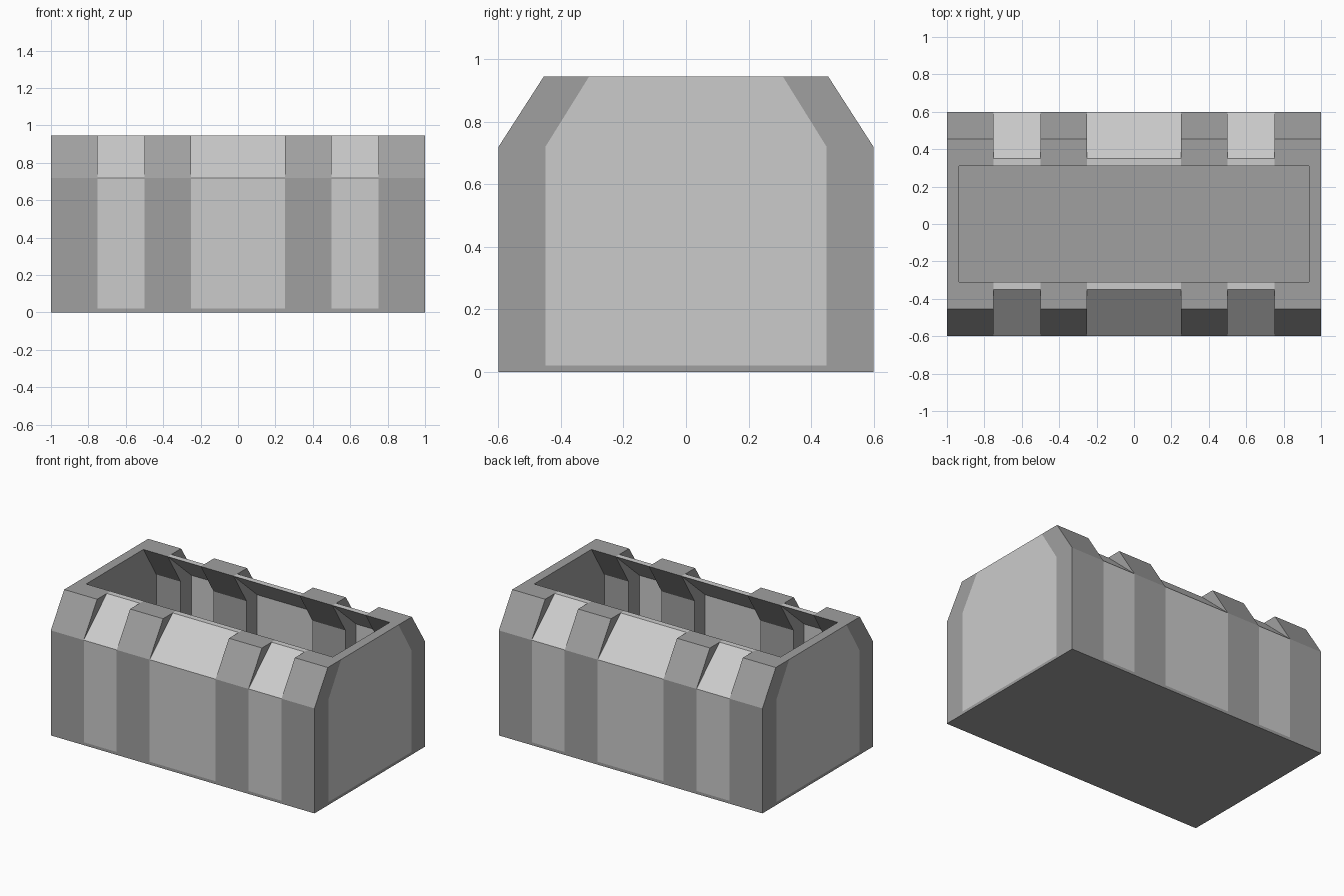
import bpy, bmesh

if "Cube" in bpy.data.objects:
    bpy.data.objects.remove(bpy.data.objects["Cube"])

def grey(name, v):
    m = bpy.data.materials.new(name)
    m.diffuse_color = (v, v, v, 1)
    m.use_nodes = True
    m.node_tree.nodes["Principled BSDF"].inputs["Base Color"].default_value = m.diffuse_color
    return m

DARK = grey("dark_frame", 0.35)
LIGHT = grey("light_panel", 0.8)

def prism(name, profile, x0, x1, mat):
    """Extrude a (y, z) profile along x."""
    bm = bmesh.new()
    a = [bm.verts.new((x0, y, z)) for y, z in profile]
    b = [bm.verts.new((x1, y, z)) for y, z in profile]
    bm.faces.new(a)
    bm.faces.new(b)
    n = len(profile)
    for i in range(n):
        j = (i + 1) % n
        bm.faces.new((a[i], a[j], b[j], b[i]))
    bmesh.ops.recalc_face_normals(bm, faces=bm.faces)
    me = bpy.data.meshes.new(name)
    bm.to_mesh(me)
    bm.free()
    me.materials.append(mat)
    ob = bpy.data.objects.new(name, me)
    bpy.context.collection.objects.link(ob)
    return ob

FLOOR, SHOULDER, TOP = 0.02, 0.72, 0.945

# Floor plate
prism("floor", [(-0.6, 0), (0.6, 0), (0.6, FLOOR), (-0.6, FLOOR)], -1, 1, DARK)

# Thick ribs and thin panels along both long sides
rib = [(0.6, FLOOR), (0.6, SHOULDER), (0.455, TOP), (0.31, TOP), (0.45, SHOULDER), (0.45, FLOOR)]
panel = [(0.6, FLOOR), (0.6, SHOULDER), (0.35, TOP), (0.31, TOP), (0.565, SHOULDER), (0.565, FLOOR)]
for side, s in (("front", -1), ("back", 1)):
    for x0, x1 in ((-1, -0.75), (-0.5, -0.25), (0.25, 0.5), (0.75, 1)):
        prism(side + "_rib", [(s * y, z) for y, z in rib], x0, x1, DARK)
    for x0, x1 in ((-0.75, -0.5), (-0.25, 0.25), (0.5, 0.75)):
        prism(side + "_panel", [(s * y, z) for y, z in panel], x0, x1, LIGHT)

# End walls between the corner ribs, light on the outside only
end = [(-0.45, FLOOR), (0.45, FLOOR), (0.45, SHOULDER), (0.31, TOP), (-0.31, TOP), (-0.45, SHOULDER)]
for side, s in (("left", -1), ("right", 1)):
    ob = prism(side + "_end_wall", end, s * 0.935, s, DARK)
    ob.data.materials.append(LIGHT)
    for p in ob.data.polygons:
        if p.normal.x * s > 0.9:
            p.material_index = 1
